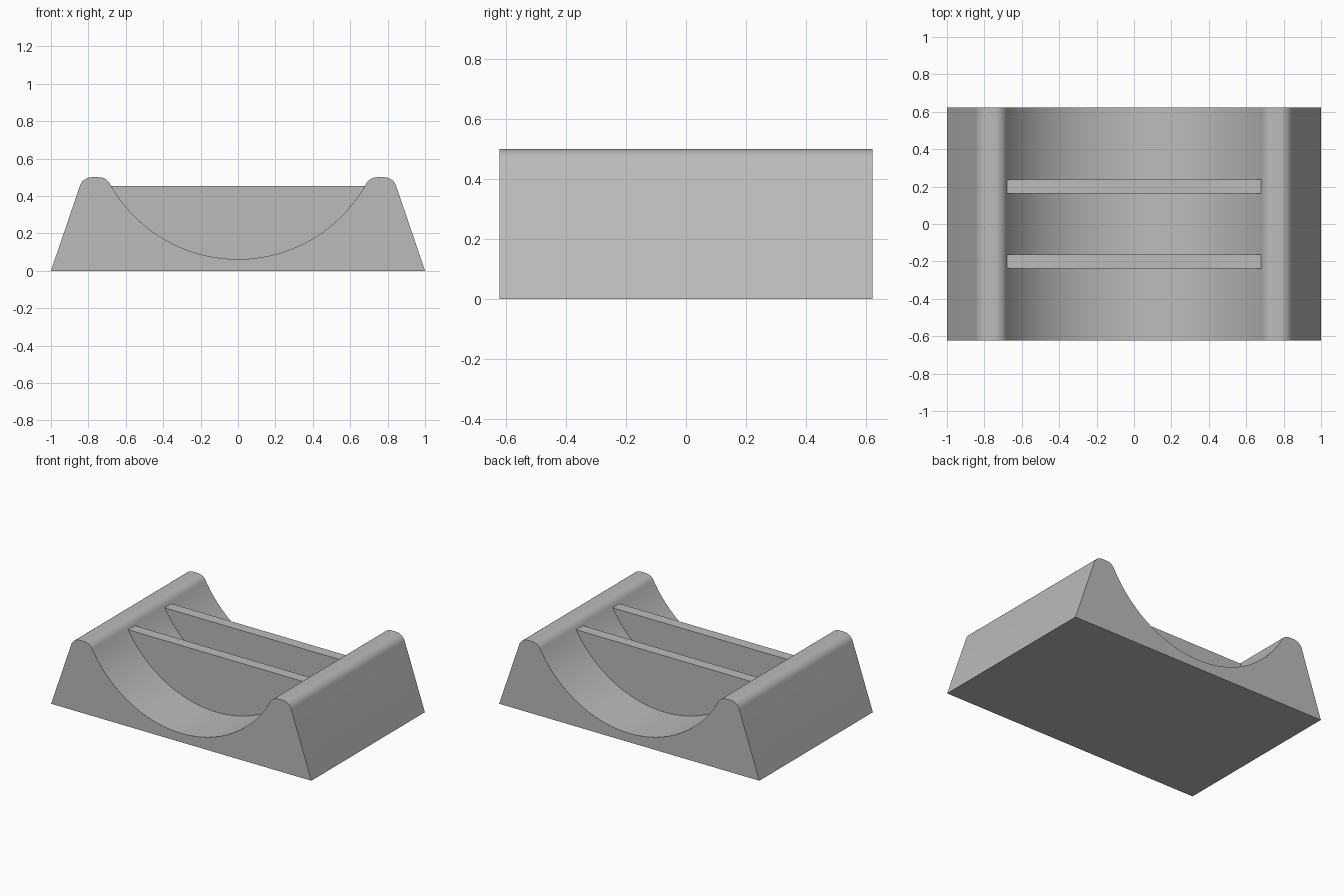
import bpy
import bmesh
from math import atan2, cos, sin, sqrt, radians, pi

cube = bpy.data.objects.get("Cube")
if cube:
    bpy.data.objects.remove(cube, do_unlink=True)

DEPTH = 1.246                      # full length along y
HEIGHT = 0.5
LOW, RADIUS = 0.062, 0.783         # bottom and radius of the round trough
CENTRE = LOW + RADIUS
SLAT_TOP, SLAT_THICK, SLAT_Y = 0.453, 0.075, 0.2
FILLET = 0.067                     # rounding of the rim

grey = bpy.data.materials.new("plain_grey")
grey.use_nodes = True
colour = (0.5, 0.5, 0.5, 1)
grey.diffuse_color = colour
grey.node_tree.nodes["Principled BSDF"].inputs["Base Color"].default_value = colour


def arc(cx, cz, r, start, end, steps):
    """Points on a circle in the xz plane."""
    return [(cx + r * cos(start + (end - start) * i / steps),
             cz + r * sin(start + (end - start) * i / steps))
            for i in range(steps + 1)]


def extrude_profile(name, profile, thickness, y):
    """Solid with the given xz outline, centred on y."""
    bm = bmesh.new()
    face = bm.faces.new([bm.verts.new((x, y - thickness / 2, z)) for x, z in profile])
    moved = bmesh.ops.extrude_face_region(bm, geom=[face])["geom"]
    bmesh.ops.translate(bm, vec=(0, thickness, 0),
                        verts=[v for v in moved if isinstance(v, bmesh.types.BMVert)])
    bmesh.ops.recalc_face_normals(bm, faces=bm.faces[:])
    mesh = bpy.data.meshes.new(name)
    bm.to_mesh(mesh)
    bm.free()
    mesh.materials.append(grey)
    obj = bpy.data.objects.new(name, mesh)
    bpy.context.collection.objects.link(obj)
    bpy.ops.object.select_all(action="DESELECT")
    obj.select_set(True)
    bpy.context.view_layer.objects.active = obj
    bpy.ops.object.shade_smooth_by_angle(angle=radians(30))


# Cradle body: sloping outer wall, rounded rim, circular trough
wall = atan2(0.155, 0.455)         # tilt of the outer wall's normal
rim_z = HEIGHT - FILLET
outer_x = 1 - (rim_z * sin(wall) + FILLET) / cos(wall)
inner_x = sqrt((RADIUS + FILLET) ** 2 - (CENTRE - rim_z) ** 2)
touch = atan2(rim_z - CENTRE, inner_x)     # where rim meets trough

right_half = [(1, 0)]
right_half += arc(outer_x, rim_z, FILLET, wall, pi / 2, 12)
right_half += arc(inner_x, rim_z, FILLET, pi / 2, touch + pi, 12)
right_half += arc(0, CENTRE, RADIUS, touch, -pi / 2, 32)[1:]
left_half = [(-x, z) for x, z in reversed(right_half[:-1])]
extrude_profile("cradle_body", right_half + left_half, DEPTH, 0)

# Two upright divider plates filling the trough
edge = atan2(SLAT_TOP - CENTRE, sqrt(RADIUS ** 2 - (SLAT_TOP - CENTRE) ** 2))
divider = arc(0, CENTRE, RADIUS, edge, -pi - edge, 64)
for name, side in (("front_divider", -1), ("back_divider", 1)):
    extrude_profile(name, divider, SLAT_THICK, side * SLAT_Y)
